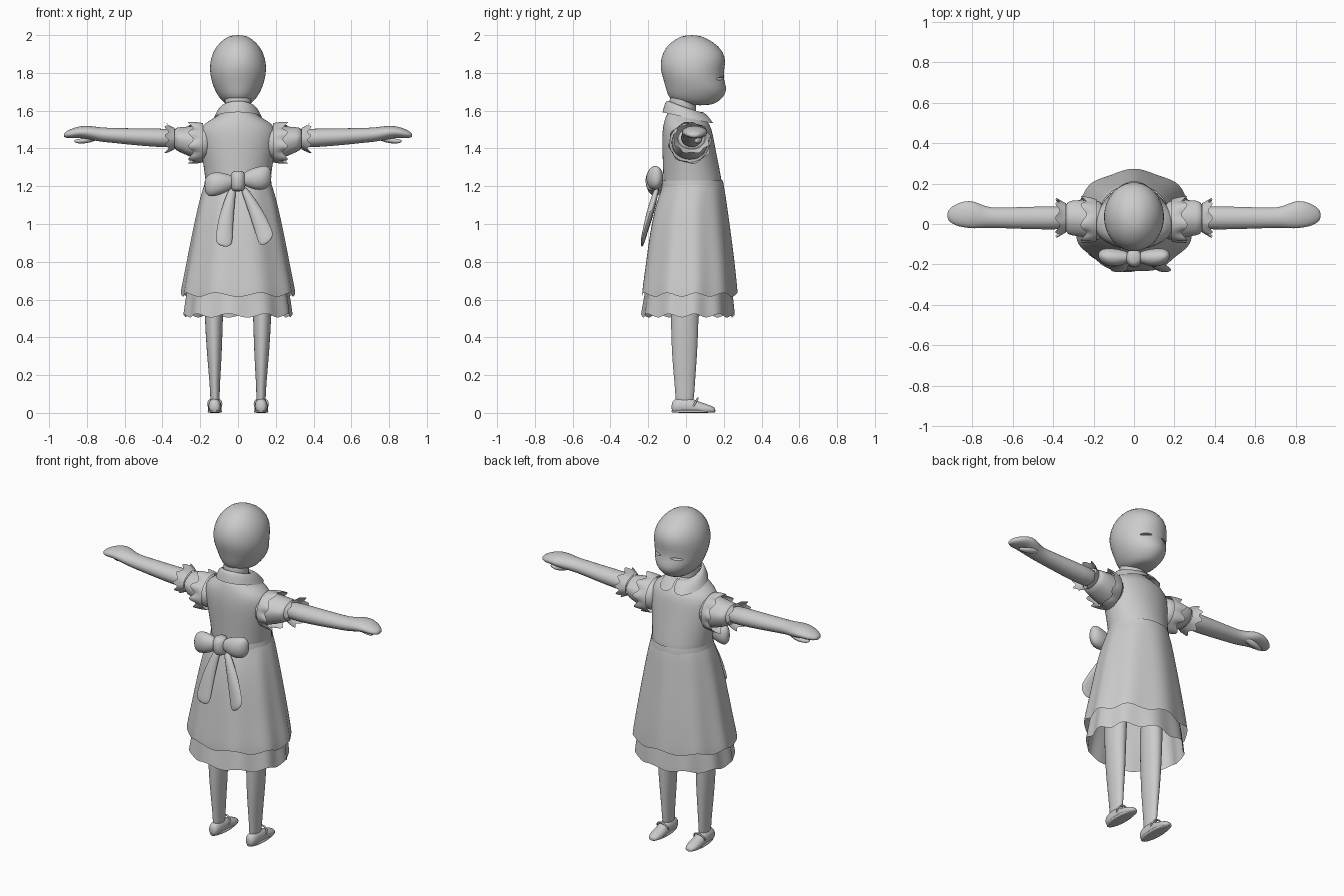
import bpy, bmesh, math
from mathutils import Vector

cube = bpy.data.objects.get("Cube")
if cube:
    bpy.data.objects.remove(cube, do_unlink=True)

grey = bpy.data.materials.new("plain_grey")
grey.use_nodes = True
colour = (0.6, 0.6, 0.6, 1)
grey.diffuse_color = colour
grey.node_tree.nodes["Principled BSDF"].inputs["Base Color"].default_value = colour


def select_only(ob):
    bpy.ops.object.select_all(action='DESELECT')
    ob.select_set(True)
    bpy.context.view_layer.objects.active = ob


def finish(ob, angle=50):
    select_only(ob)
    bpy.ops.object.shade_smooth_by_angle(angle=math.radians(angle))


def skin(name, rows, closed=True, cap=True, smooth=1):
    """Join rows of points into one surface, refined by subdivision."""
    bm = bmesh.new()
    grid = [[bm.verts.new(p) for p in row] for row in rows]
    count = len(rows[0])
    for low, high in zip(grid, grid[1:]):
        for i in range(count if closed else count - 1):
            j = (i + 1) % count
            bm.faces.new((low[i], low[j], high[j], high[i]))
    if cap:
        bm.faces.new(grid[0])
        bm.faces.new(grid[-1])
    bmesh.ops.recalc_face_normals(bm, faces=bm.faces)
    mesh = bpy.data.meshes.new(name)
    bm.to_mesh(mesh)
    bm.free()
    mesh.materials.append(grey)
    ob = bpy.data.objects.new(name, mesh)
    bpy.context.collection.objects.link(ob)
    if smooth:
        ob.modifiers.new("refine", 'SUBSURF').levels = smooth
        select_only(ob)
        bpy.ops.object.modifier_apply(modifier="refine")
    finish(ob)
    return ob


def loft(name, axis, stations, sides=20, folds=0, wave=0, jag=0, cap=True, mirror=1, floor=-9):
    """Ellipses along an axis: (position, centre, centre, radius, radius).
    Folds grow from the first station to the last."""
    rows = []
    for k, (pos, c1, c2, r1, r2) in enumerate(stations):
        grow = k / (len(stations) - 1)
        row = []
        for i in range(sides):
            t = math.tau * i / sides
            ripple = math.sin(folds * t + 0.7 * math.sin(2 * t)) * grow
            r = 1 + wave * ripple
            a, b, p = c1 + r1 * r * math.cos(t), c2 + r2 * r * math.sin(t), pos + jag * ripple
            x, y, z = {'x': (p, a, b), 'y': (a, p, b), 'z': (a, b, p)}[axis]
            row.append((x * mirror, y, max(z, floor)))
        rows.append(row)
    return skin(name, rows, cap=cap)


def body_loft(name, spans, **options):
    """Upright loft from (height, half width, back y, front y)."""
    return loft(name, 'z', [(z, 0, (b + f) / 2, w, (f - b) / 2) for z, w, b, f in spans], **options)


def ball(name, place, size, turn=(0, 0, 0)):
    bpy.ops.mesh.primitive_uv_sphere_add(segments=20, ring_count=12, radius=1, location=place, rotation=turn)
    ob = bpy.context.object
    ob.name = name
    ob.scale = size
    ob.data.materials.append(grey)
    finish(ob)
    return ob


# Head with eye slits, and neck
head = body_loft("head", [
    (1.628, .05, .02, .13), (1.645, .08, -.07, .17), (1.68, .108, -.098, .207),
    (1.72, .129, -.108, .219), (1.77, .145, -.122, .198), (1.82, .152, -.138, .204),
    (1.88, .146, -.135, .214), (1.94, .119, -.108, .18), (1.985, .07, -.05, .11),
    (2.0, .03, 0, .06)], sides=24)
for side in (1, -1):
    cutter = ball("eye_cutter", (side * .067, .185, 1.77), (.036, .03, .007), (0, side * .1, -side * .3))
    cut = head.modifiers.new("eye_slit", 'BOOLEAN')
    cut.object = cutter
    select_only(head)
    bpy.ops.object.modifier_apply(modifier="eye_slit")
    bpy.data.objects.remove(cutter, do_unlink=True)
finish(head)
body_loft("neck", [(1.55, .07, -.09, .06), (1.6, .068, -.088, .05), (1.66, .072, -.09, .06), (1.7, .07, -.08, .06)])

# Round collar, notched at the face side
collar = []
for step in range(4):
    s = step / 3
    row = []
    for i in range(33):
        t = .04 + (math.tau - .08) * i / 32
        edge = min(t, math.tau - t)
        reach = s * min(1, .55 + .45 * math.sqrt(min(1, edge / .5)))
        inner = Vector((.074 * math.sin(t), -.016 + .08 * math.cos(t), 1.622 - .03 * math.cos(t)))
        outer = Vector((.128 * math.sin(t), .017 + .142 * math.cos(t), 1.56 - .032 * math.cos(t)))
        point = inner.lerp(outer, reach)
        point.z += .022 * math.sin(math.pi * s)
        row.append(point)
    collar.append(row)
skin("collar", collar, closed=False, cap=False)

# Bodice, waistband, pinafore skirt and underskirt
body_loft("bodice", [
    (1.16, .172, -.122, .196), (1.2, .17, -.12, .196), (1.3, .182, -.123, .177),
    (1.4, .2, -.127, .157), (1.48, .208, -.128, .142), (1.53, .19, -.12, .128),
    (1.565, .115, -.11, .09), (1.61, .07, -.09, .05)], sides=24)
body_loft("waistband", [(1.18, .182, -.13, .204), (1.2, .183, -.132, .204), (1.23, .178, -.126, .198)], cap=False)
body_loft("pinafore_skirt", [
    (1.22, .174, -.122, .195), (1.18, .188, -.132, .205), (1.1, .21, -.165, .215),
    (.95, .242, -.195, .235), (.78, .273, -.218, .256), (.66, .297, -.236, .266),
    (.625, .3, -.238, .268)], sides=56, folds=9, wave=.025, jag=.012, cap=False)
body_loft("underskirt", [
    (1.0, .19, -.15, .19), (.8, .24, -.19, .22), (.64, .27, -.215, .245),
    (.515, .285, -.235, .255)], sides=56, folds=10, wave=.03, jag=.012, cap=False)

for label, side in (("left", 1), ("right", -1)):
    # Sleeve, frills, arm and hand
    loft(label + "_sleeve", 'x', [
        (.14, .015, 1.43, .10, .09), (.2, .02, 1.43, .097, .094), (.26, .028, 1.436, .092, .08),
        (.31, .03, 1.445, .088, .066), (.345, .03, 1.452, .075, .057)],
        folds=5, wave=.04, mirror=side)
    loft(label + "_cuff_frill", 'x', [
        (.335, .03, 1.452, .072, .056), (.355, .03, 1.452, .082, .066), (.378, .03, 1.455, .096, .08)],
        sides=48, folds=9, wave=.07, jag=.013, cap=False, mirror=side)
    loft(label + "_shoulder_frill", 'x', [
        (.185, .018, 1.43, .105, .104), (.215, .02, 1.43, .112, .11), (.25, .022, 1.43, .112, .106)],
        sides=48, folds=8, wave=.07, jag=.016, cap=False, mirror=side)
    loft(label + "_arm", 'x', [
        (.3, .03, 1.453, .058, .05), (.42, .03, 1.456, .058, .05), (.55, .03, 1.462, .055, .045),
        (.68, .03, 1.47, .05, .039), (.735, .033, 1.474, .052, .038), (.79, .046, 1.485, .07, .037),
        (.84, .048, 1.488, .066, .031), (.885, .045, 1.478, .053, .026), (.915, .043, 1.472, .03, .015),
        (.922, .043, 1.47, .015, .008)], mirror=side)
    loft(label + "_thumb", 'x', [
        (.72, .06, 1.47, .01, .01), (.76, .066, 1.456, .021, .02), (.81, .066, 1.441, .021, .016),
        (.85, .058, 1.437, .017, .012), (.868, .054, 1.44, .008, .006)], sides=12, mirror=side)

    # Leg and strap shoe
    loft(label + "_leg", 'z', [
        (.02, .121, -.01, .024, .045), (.09, .122, -.006, .025, .05), (.16, .123, -.007, .028, .055),
        (.3, .125, -.008, .039, .067), (.42, .127, -.007, .045, .072), (.55, .128, -.007, .05, .075),
        (.8, .125, 0, .06, .08)], mirror=side)
    loft(label + "_shoe", 'y', [
        (-.077, .123, .03, .015, .02), (-.066, .123, .034, .029, .038), (-.03, .123, .036, .035, .045),
        (.025, .123, .036, .035, .045), (.06, .123, .027, .037, .036), (.105, .123, .02, .038, .028),
        (.14, .123, .016, .03, .02), (.156, .123, .012, .016, .012)], mirror=side, floor=.003)
    body = [(z, side * .123, .039, .035 + e, .115 + e) for z, e in ((0, .001), (.004, .003), (.013, .003), (.016, 0))]
    loft(label + "_sole", 'z', body)
    bpy.ops.mesh.primitive_torus_add(major_segments=24, minor_segments=8, major_radius=.035,
                                     minor_radius=.005, location=(side * .123, .045, .047),
                                     rotation=(math.radians(60), 0, 0))
    strap = bpy.context.object
    strap.name = label + "_shoe_strap"
    strap.data.materials.append(grey)
    finish(strap)

    # Bow loop, the left one riding a little higher
    lift = .012 * side
    loft(label + "_bow_loop", 'x', [
        (.015, -.165, 1.23, .02, .025), (.045, -.165, 1.23 + lift, .033, .042),
        (.09, -.167, 1.227 + lift, .046, .06), (.135, -.163, 1.227 + 1.5 * lift, .045, .066),
        (.163, -.158, 1.227 + 2 * lift, .032, .055), (.177, -.155, 1.227 + 2 * lift, .012, .028)],
        mirror=side)

    # Hanging ribbon tail with a slanted end
    tips = ((.1, .85), (.215, .94)) if side > 0 else ((-.01, .862), (-.145, .89))
    rows = []
    for k in range(6):
        s = k / 5
        near = Vector((0, 0, 1.2)).lerp(Vector((tips[0][0], 0, tips[0][1])), s)
        far = Vector((side * .05, 0, 1.2)).lerp(Vector((tips[1][0], 0, tips[1][1])), s)
        far.x += side * .02 * math.sin(math.pi * s)
        y = -.155 - .085 * s
        thick = .012 + .016 * math.sin(math.pi * min(s + .1, 1))
        middle = near.lerp(far, .5)
        rows.append([near + Vector((0, y + .01, 0)), middle + Vector((0, y + thick, 0)),
                     far + Vector((0, y + .01, 0)), middle + Vector((0, y - thick, 0))])
    skin(label + "_bow_tail", rows, smooth=2)

# Bow knot
loft("bow_knot", 'z', [
    (1.172, 0, -.165, .025, .025), (1.185, 0, -.167, .038, .042), (1.23, 0, -.168, .042, .05),
    (1.268, 0, -.167, .038, .042), (1.282, 0, -.165, .025, .025)])
